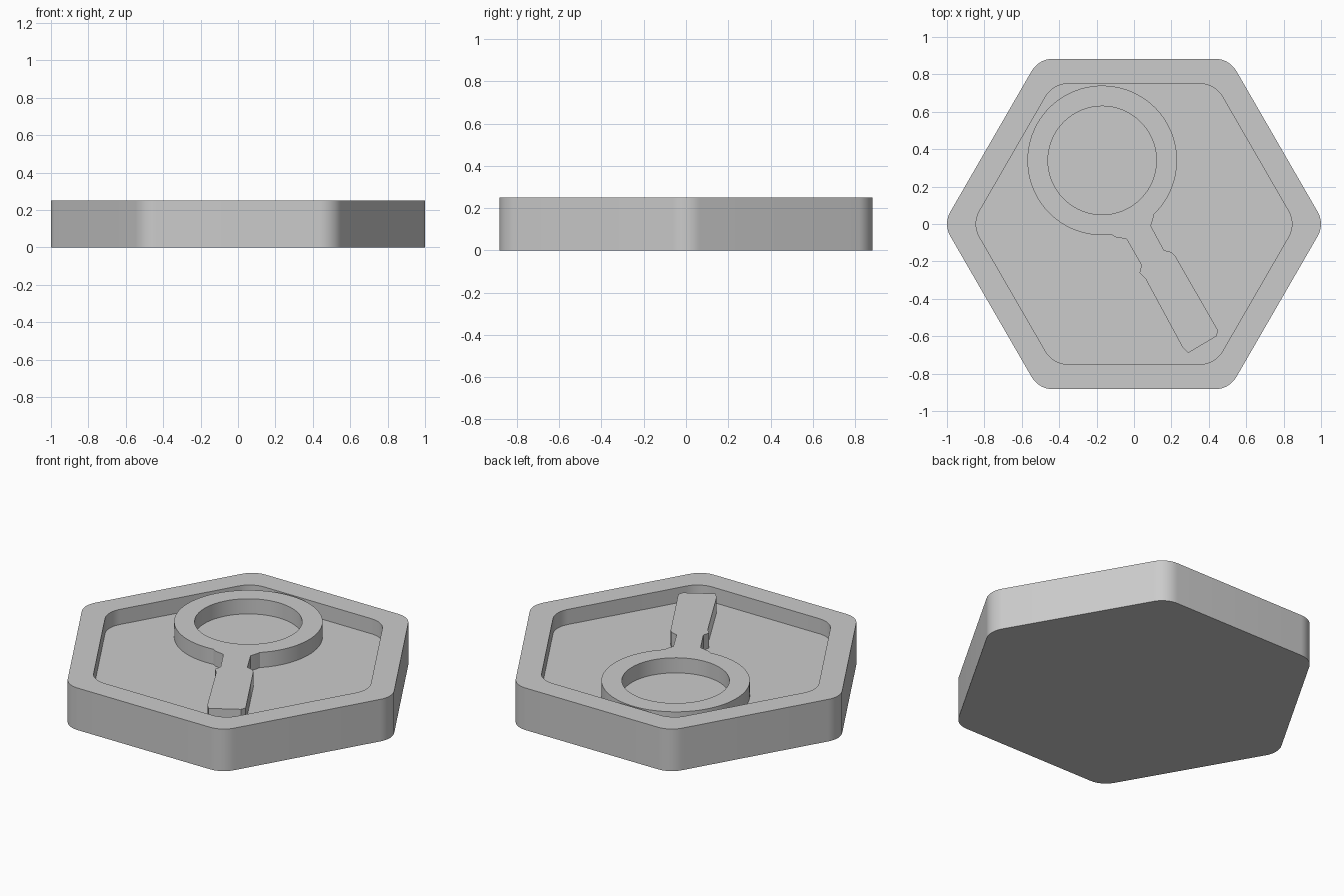
import bpy, bmesh
from math import cos, sin, pi, radians

if "Cube" in bpy.data.objects:
    bpy.data.objects.remove(bpy.data.objects["Cube"])

HEIGHT, FLOOR = 0.25, 0.16

grey = bpy.data.materials.new("plain grey")
grey.use_nodes = True
grey.diffuse_color = (0.6, 0.6, 0.6, 1)
grey.node_tree.nodes["Principled BSDF"].inputs["Base Color"].default_value = (0.6, 0.6, 0.6, 1)


def arc(cx, cy, r, start, end, steps):
    """Points along an arc, angles in degrees."""
    angles = [radians(start + (end - start) * i / steps) for i in range(steps + 1)]
    return [(cx + r * cos(a), cy + r * sin(a)) for a in angles]


def rounded_hexagon(apothem, r):
    reach = (apothem - r) / cos(pi / 6)
    points = []
    for a in range(0, 360, 60):
        points += arc(reach * cos(radians(a)), reach * sin(radians(a)), r, a - 30, a + 30, 10)
    return points


def ring_of_verts(bm, points, z):
    return [bm.verts.new((x, y, z)) for x, y in points]


def bridge(bm, low, high):
    """Quads between two loops with equal counts."""
    for i in range(len(low)):
        j = (i + 1) % len(low)
        bm.faces.new((low[i], low[j], high[j], high[i]))


def finish(bm, name):
    mesh = bpy.data.meshes.new(name)
    bm.to_mesh(mesh)
    bm.free()
    mesh.materials.append(grey)
    obj = bpy.data.objects.new(name, mesh)
    bpy.context.collection.objects.link(obj)
    bpy.ops.object.select_all(action="DESELECT")
    obj.select_set(True)
    bpy.context.view_layer.objects.active = obj
    bpy.ops.object.shade_smooth_by_angle(angle=radians(30))


# Hexagonal tray with a recessed floor
bm = bmesh.new()
outer = rounded_hexagon(0.883, 0.13)
inner = rounded_hexagon(0.75, 0.14)
loops = [ring_of_verts(bm, p, z) for p, z in
         ((outer, 0), (outer, HEIGHT), (inner, HEIGHT), (inner, FLOOR))]
for low, high in zip(loops, loops[1:]):
    bridge(bm, low, high)
bm.faces.new(loops[0][::-1])
bm.faces.new(loops[-1])
finish(bm, "hexagon_tray")

# Raised magnifying glass: round frame, narrow neck and wider handle
cx, cy = -0.17, 0.34
handle = [(-0.10, -0.07), (-0.04, -0.08), (0.04, -0.22), (0.03, -0.26), (0.06, -0.29),
          (0.26, -0.66), (0.29, -0.69), (0.44, -0.60), (0.45, -0.57),
          (0.22, -0.17), (0.20, -0.15), (0.16, -0.14), (0.09, -0.01), (0.10, 0.02)]
outline = arc(cx, cy, 0.40, -46, 277, 72) + handle
lens_hole = arc(cx, cy, 0.29, 360, 0, 64)[:-1]

bm = bmesh.new()
rim_edges = []
for points in (outline, lens_hole):
    low, high = (ring_of_verts(bm, points, z) for z in (FLOOR, HEIGHT))
    bridge(bm, low, high)
    rim_edges += [bm.edges.get((high[i - 1], high[i])) for i in range(len(high))]
bmesh.ops.triangle_fill(bm, edges=rim_edges, use_beauty=True, normal=(0, 0, 1))
for face in bm.faces:
    face.normal_update()
    if face.normal.z < -0.5:
        face.normal_flip()
finish(bm, "magnifying_glass")
